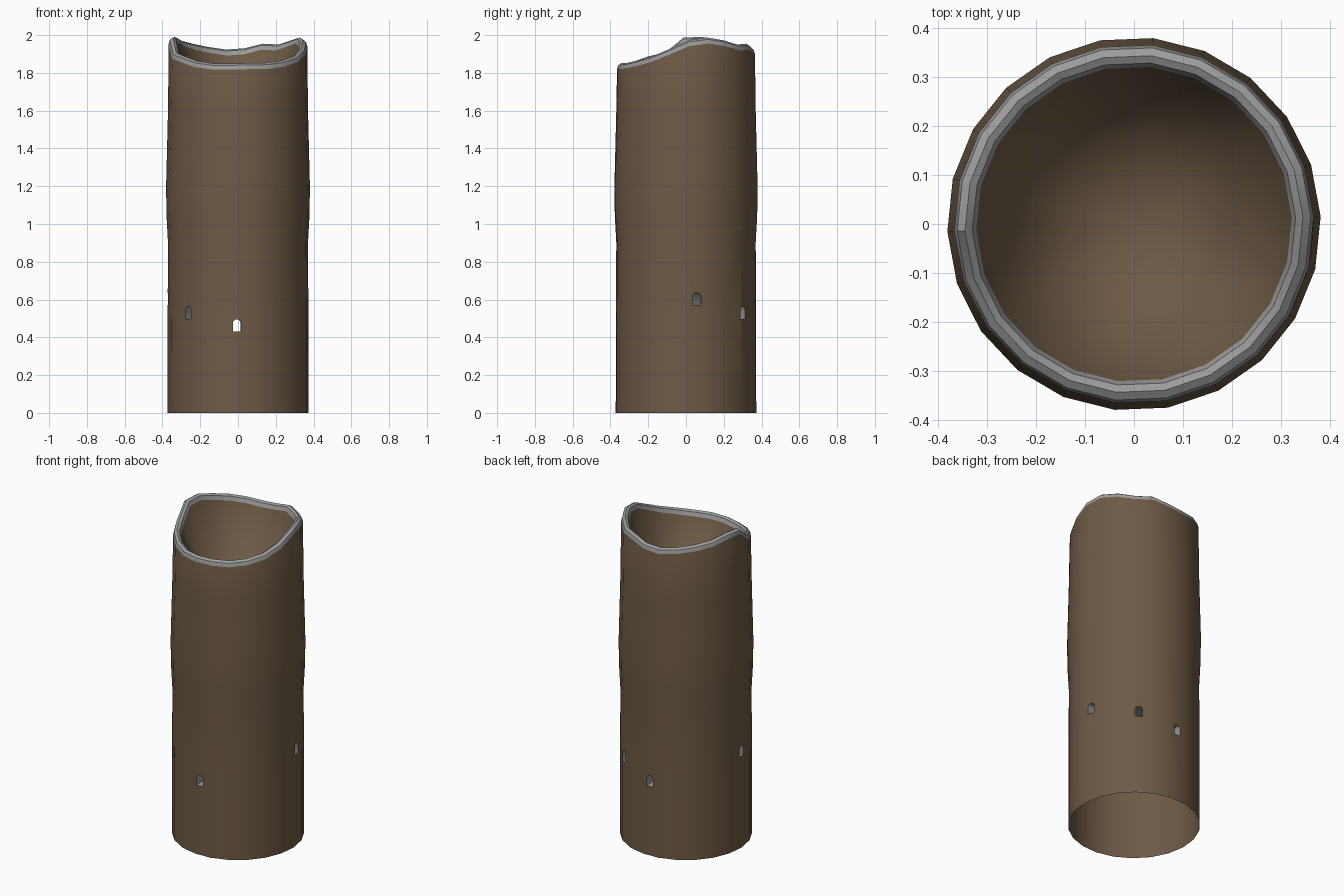
import bpy, bmesh, math
from mathutils import Vector

if "Cube" in bpy.data.objects:
    bpy.data.objects.remove(bpy.data.objects["Cube"])

SIDES, OFFSET = 22, 2.3


def material(name, rgb):
    m = bpy.data.materials.new(name)
    m.diffuse_color = (*rgb, 1)
    m.use_nodes = True
    m.node_tree.nodes["Principled BSDF"].inputs["Base Color"].default_value = m.diffuse_color
    return m


brown = material("bark brown", (0.155, 0.103, 0.061))
grey = material("pale grey", (0.33, 0.33, 0.33))

# Broken rim height by angle in degrees
RIM = [(0, 1.97), (15, 1.99), (30, 1.98), (50, 1.95), (70, 1.955), (90, 1.92),
       (105, 1.925), (120, 1.94), (150, 1.97), (165, 1.99), (174, 2.0),
       (183, 1.985), (200, 1.90), (225, 1.88), (236, 1.85), (270, 1.85),
       (305, 1.855), (330, 1.89), (345, 1.925), (360, 1.97)]


def rim_height(a):
    a %= 360
    for (a0, z0), (a1, z1) in zip(RIM, RIM[1:]):
        if a0 <= a <= a1:
            return z0 + (z1 - z0) * (a - a0) / (a1 - a0)


# Profile: radius, height, height measured from rim?
PROFILE = [(.374, 0, False), (.373, .5, False), (.371, .9, False),
           (.379, 1.05, False), (.381, 1.2, False), (.376, 1.4, False),
           (.371, 1.6, False), (.367, -.032, True), (.361, -.010, True),
           (.345, 0, True), (.330, -.008, True), (.322, -.032, True)]
GREY_BANDS = (7, 8, 9, 10)


def make_body():
    bm = bmesh.new()
    rings = []
    for r, z, from_rim in PROFILE:
        ring = []
        for i in range(SIDES):
            a = OFFSET + 360 * i / SIDES
            h = rim_height(a) + z if from_rim else z
            ring.append(bm.verts.new((r * math.cos(math.radians(a)),
                                      r * math.sin(math.radians(a)), h)))
        rings.append(ring)
    for k, (lo, hi) in enumerate(zip(rings, rings[1:])):
        for i in range(SIDES):
            j = (i + 1) % SIDES
            f = bm.faces.new((lo[i], lo[j], hi[j], hi[i]))
            f.material_index = 1 if k in GREY_BANDS else 0
    # hollow inside the rim, tapering to a point
    tip = bm.verts.new((0, 0, 1.2))
    for i in range(SIDES):
        bm.faces.new((rings[-1][i], rings[-1][(i + 1) % SIDES], tip))
    bm.faces.new(rings[0][::-1])
    bmesh.ops.recalc_face_normals(bm, faces=bm.faces)
    me = bpy.data.meshes.new("hollow_trunk")
    bm.to_mesh(me)
    bm.free()
    ob = bpy.data.objects.new("hollow_trunk", me)
    bpy.context.collection.objects.link(ob)
    me.materials.append(brown)
    me.materials.append(grey)
    return ob


def make_cutter(p, q, z, w, h):
    """Arched bar running through the trunk from p to q."""
    p, q = Vector((*p, z)), Vector((*q, z))
    d = (q - p).normalized()
    side = d.cross(Vector((0, 0, 1)))
    outline = [(-.5, -.5), (.5, -.5), (.5, .3), (.28, .5), (-.28, .5), (-.5, .3)]
    bm = bmesh.new()
    ends = [[bm.verts.new(c + side * (u * w) + Vector((0, 0, v * h)))
             for u, v in outline] for c in (p - d * .15, q + d * .15)]
    n = len(outline)
    for i in range(n):
        j = (i + 1) % n
        bm.faces.new((ends[0][i], ends[0][j], ends[1][j], ends[1][i]))
    bm.faces.new(ends[0])
    bm.faces.new(ends[1])
    bmesh.ops.recalc_face_normals(bm, faces=bm.faces)
    me = bpy.data.meshes.new("tunnel_cutter")
    bm.to_mesh(me)
    bm.free()
    ob = bpy.data.objects.new("tunnel_cutter", me)
    bpy.context.collection.objects.link(ob)
    ob.hide_render = True
    return ob


body = make_body()
bpy.context.view_layer.objects.active = body

# Three small tunnels
for p, q, z, w in [((-.005, -.37), (-.008, .37), .462, .042),
                   ((-.264, -.26), (.22, .305), .53, .042),
                   ((.37, .058), (-.37, -.02), .602, .044)]:
    cutter = make_cutter(p, q, z, w, .064)
    mod = body.modifiers.new("tunnel", 'BOOLEAN')
    mod.operation, mod.solver, mod.object = 'DIFFERENCE', 'EXACT', cutter
    bpy.ops.object.modifier_apply(modifier=mod.name)
    bpy.data.objects.remove(cutter)

# Grey tunnel lining, open underside
bm = bmesh.new()
bm.from_mesh(body.data)
bottom = []
for f in bm.faces:
    c = f.calc_center_median()
    if c.z < .01:
        bottom.append(f)
    elif c.z < .7 and c.xy.length < .33:
        f.material_index = 1
bmesh.ops.delete(bm, geom=bottom, context='FACES_ONLY')
bm.to_mesh(body.data)
bm.free()

body.select_set(True)
bpy.ops.object.shade_smooth_by_angle(angle=math.radians(40))
